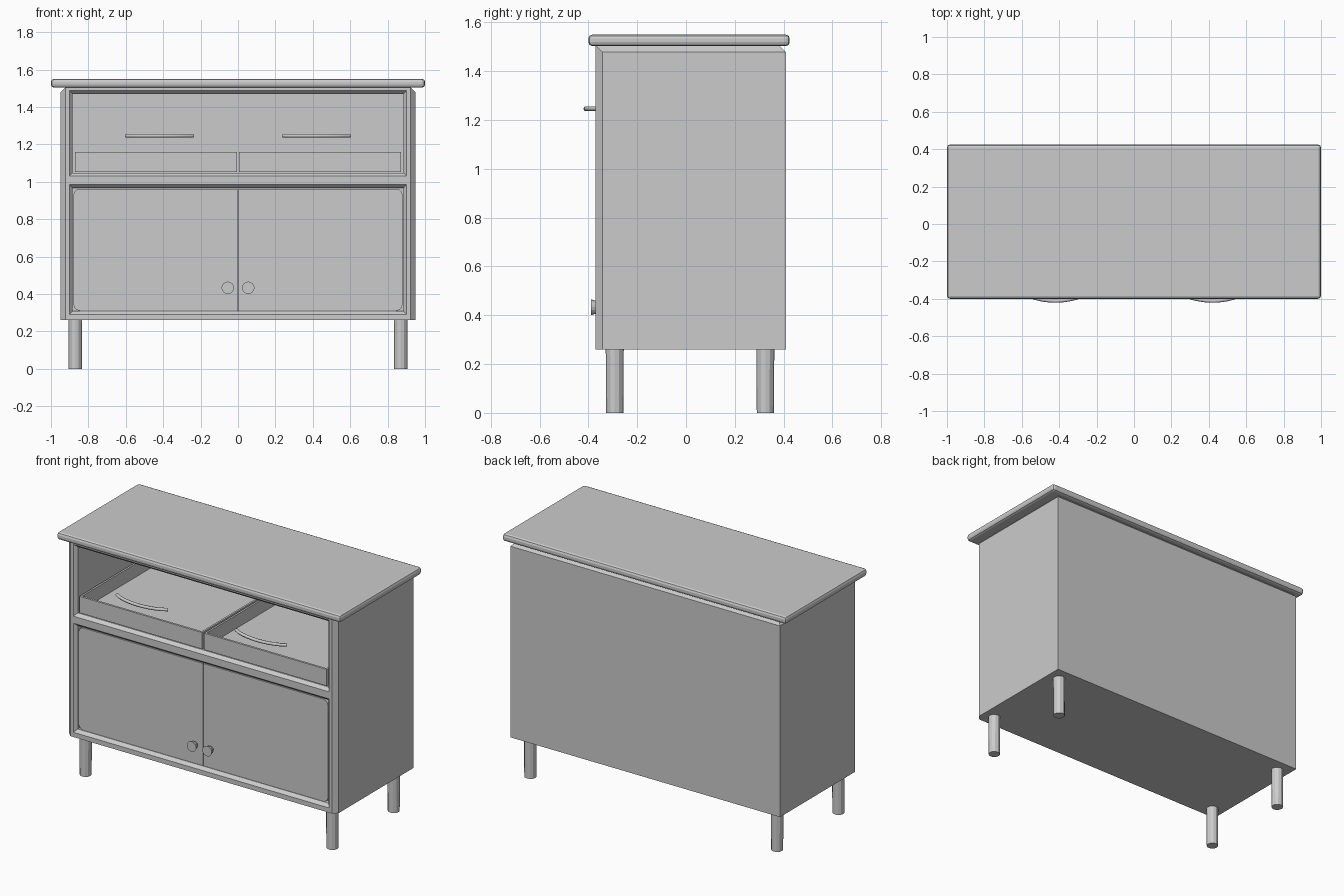
import bpy, bmesh, math
from mathutils import Matrix

default = bpy.data.objects.get("Cube")
if default:
    bpy.data.objects.remove(default, do_unlink=True)

grey = bpy.data.materials.new("plain grey")
grey.use_nodes = True
COLOUR = (0.6, 0.6, 0.6, 1)
grey.diffuse_color = COLOUR
grey.node_tree.nodes["Principled BSDF"].inputs["Base Color"].default_value = COLOUR


def finish(name, bm):
    bmesh.ops.recalc_face_normals(bm, faces=bm.faces)
    mesh = bpy.data.meshes.new(name)
    bm.to_mesh(mesh)
    bm.free()
    mesh.materials.append(grey)
    obj = bpy.data.objects.new(name, mesh)
    bpy.context.collection.objects.link(obj)
    return obj


def add_box(bm, xs, ys, zs):
    size = [b - a for a, b in (xs, ys, zs)]
    mid = [(a + b) / 2 for a, b in (xs, ys, zs)]
    m = Matrix.Translation(mid) @ Matrix.Diagonal((*size, 1))
    bmesh.ops.create_cube(bm, size=1, matrix=m)


def box(name, xs, ys, zs, bevel=0, segments=1, pick=lambda mid: True):
    """Box whose edges chosen by midpoint are bevelled."""
    bm = bmesh.new()
    add_box(bm, xs, ys, zs)
    if bevel:
        edges = [e for e in bm.edges if pick((e.verts[0].co + e.verts[1].co) / 2)]
        bmesh.ops.bevel(bm, geom=edges, offset=bevel, segments=segments,
                        profile=0.5, affect='EDGES')
    return finish(name, bm)


def opening_cutter(zs, depth):
    """Rectangular pocket with a chamfered mouth."""
    bm = bmesh.new()
    loops = []
    for y, inset in ((-0.39, -0.02), (-0.37, 0), (-0.35, 0.018), (depth, 0.018)):
        x, z0, z1 = 0.902 - inset, zs[0] + inset, zs[1] - inset
        loops.append([bm.verts.new(p) for p in
                      ((-x, y, z0), (x, y, z0), (x, y, z1), (-x, y, z1))])
    for a, b in zip(loops, loops[1:]):
        for i in range(4):
            j = (i + 1) % 4
            bm.faces.new((a[i], a[j], b[j], b[i]))
    bm.faces.new(loops[0])
    bm.faces.new(loops[-1])
    return finish("opening_cutter", bm)


# Cabinet body: chamfered front posts and top rim, two front openings
def body_edges(mid):
    front_post = mid.y < -0.36 and abs(mid.x) > 0.9 and mid.z < 1.4
    top_rim = mid.z > 1.49 and mid.y > -0.3
    return front_post or top_rim


body = box("cabinet_body", (-0.95, 0.95), (-0.37, 0.41), (0.26, 1.505),
           0.027, 1, body_edges)
bpy.context.view_layer.objects.active = body
for zs, depth in (((1.03, 1.487), 0.38), ((0.29, 0.985), -0.32)):
    cutter = opening_cutter(zs, depth)
    cutter.hide_render = True
    mod = body.modifiers.new("opening", 'BOOLEAN')
    mod.operation = 'DIFFERENCE'
    mod.solver = 'EXACT'
    mod.object = cutter
    bpy.ops.object.modifier_apply(modifier=mod.name)
    bpy.data.objects.remove(cutter, do_unlink=True)

# Top board with rounded edge
box("top_board", (-1, 1), (-0.4, 0.425), (1.503, 1.55), 0.016, 2)

for side, s in (("left", 1), ("right", -1)):
    def span(a, b):
        return tuple(sorted((s * a, s * b)))

    # Doors with rounded outer corners
    box(side + "_door", span(0.003, 0.88), (-0.35, -0.31), (0.31, 0.962), 0.035, 3,
        lambda mid: abs(mid.x) > 0.8 and abs(mid.y + 0.33) < 0.01
        and abs(mid.z - 0.636) > 0.3)

    # Flared door knobs
    bm = bmesh.new()
    for r_back, r_front, y0, y1 in ((0.016, 0.02, -0.345, -0.368),
                                    (0.025, 0.033, -0.366, -0.39)):
        m = Matrix.Translation((s * 0.055, (y0 + y1) / 2, 0.433)) @ \
            Matrix.Rotation(math.pi / 2, 4, 'X')
        bmesh.ops.create_cone(bm, cap_ends=True, segments=16, radius1=r_back,
                              radius2=r_front, depth=y0 - y1, matrix=m)
    finish(side + "_knob", bm)

    # Shallow open drawers
    bm = bmesh.new()
    low, high, back = 1.053, 1.158, 0.36
    add_box(bm, span(0.006, 0.872), (-0.352, -0.338), (low, high))
    add_box(bm, span(0.006, 0.872), (back - 0.012, back), (low, high))
    for x in (0.006, 0.86):
        add_box(bm, span(x, x + 0.012), (-0.338, back - 0.012), (low, high))
    add_box(bm, span(0.018, 0.86), (-0.338, back - 0.012), (low, low + 0.02))
    finish(side + "_drawer", bm)

    # Bowed drawer handles
    curve = bpy.data.curves.new(side + "_handle_path", 'CURVE')
    curve.dimensions = '3D'
    curve.bevel_depth = 0.01
    curve.bevel_resolution = 1
    curve.use_fill_caps = True
    steps = 10
    line = curve.splines.new('POLY')
    line.points.add(steps)
    for i, p in enumerate(line.points):
        t = i / steps
        bow = max(0, math.sin(math.pi * t)) ** 0.7
        p.co = (s * (0.24 + 0.36 * t), -0.363 - 0.048 * bow, 1.246, 1)
    curve.materials.append(grey)
    handle = bpy.data.objects.new(side + "_handle", curve)
    bpy.context.collection.objects.link(handle)

    # Legs
    for end, y in (("front", -0.292), ("back", 0.325)):
        bm = bmesh.new()
        bmesh.ops.create_cone(bm, cap_ends=True, segments=12, radius1=0.035,
                              radius2=0.037, depth=0.265,
                              matrix=Matrix.Translation((s * 0.87, y, 0.1325)))
        finish(f"{side}_{end}_leg", bm)
